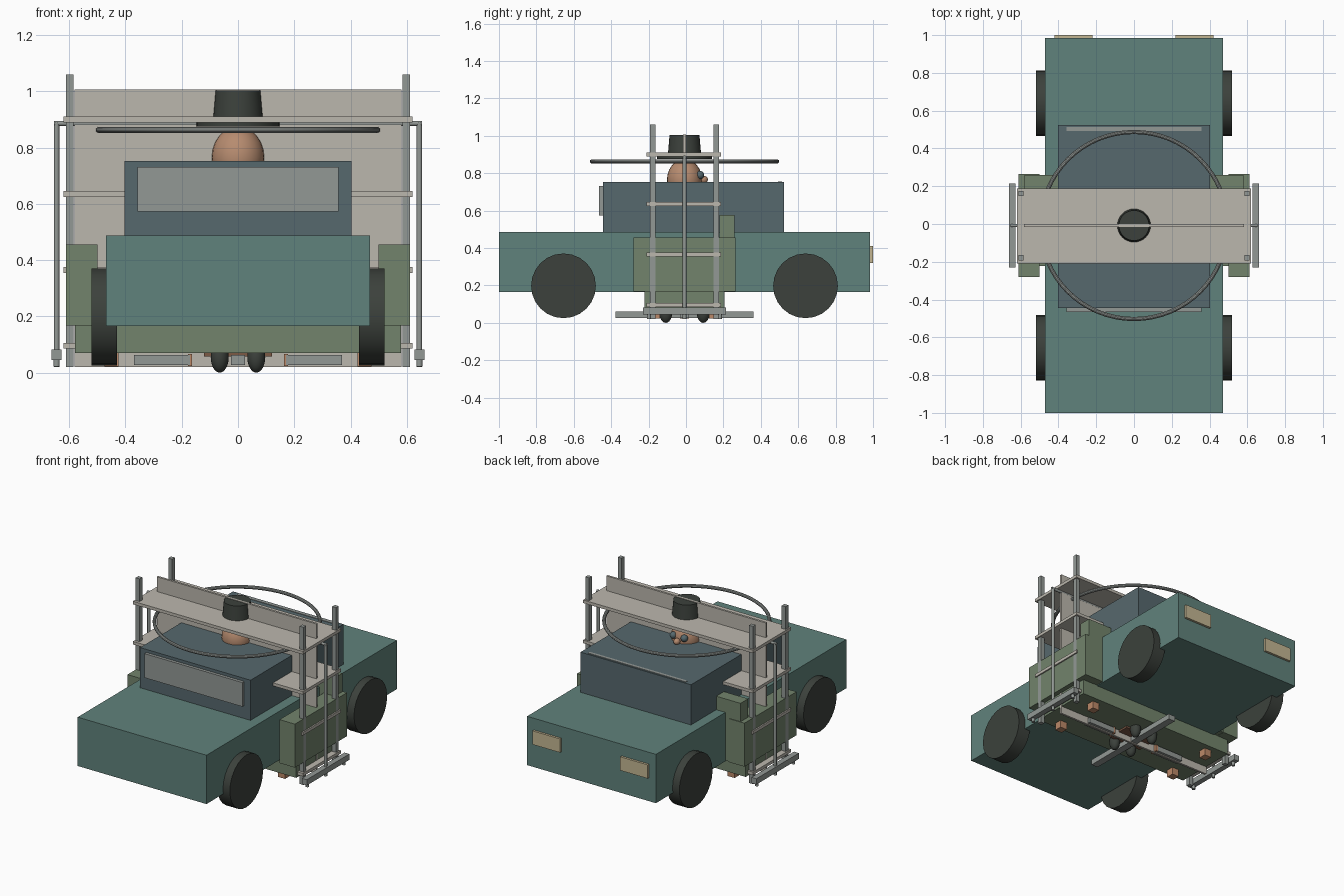
import bpy
import math

cube = bpy.data.objects.get("Cube")
if cube:
    bpy.data.objects.remove(cube, do_unlink=True)


def colour(name, r, g, b):
    m = bpy.data.materials.new(name)
    m.use_nodes = True
    m.diffuse_color = (r, g, b, 1)
    m.node_tree.nodes["Principled BSDF"].inputs["Base Color"].default_value = (r, g, b, 1)
    return m


teal = colour("teal paint", .118, .225, .2)
slate = colour("slate blue", .094, .14, .155)
green = colour("sage green", .17, .23, .15)
beige = colour("beige board", .5, .475, .42)
grey = colour("grey metal", .29, .315, .3)
black = colour("soft black", .045, .053, .045)
skin = colour("skin", .47, .26, .16)
copper = colour("copper wood", .5, .25, .14)
cream = colour("cream lamp", .55, .47, .29)
brown = colour("brown mat", .2, .1, .06)

MID = -0.008  # shared middle line of all parts along y


def finish(name, mat, smooth=False):
    ob = bpy.context.object
    ob.name = name
    ob.data.materials.append(mat)
    if smooth:
        bpy.ops.object.shade_smooth_by_angle(angle=math.radians(35))
    return ob


def box(name, mat, x, y, z):
    """Box from (low, high) pairs on each axis."""
    bpy.ops.mesh.primitive_cube_add(size=1, location=[sum(p) / 2 for p in (x, y, z)])
    bpy.context.object.scale = [p[1] - p[0] for p in (x, y, z)]
    bpy.ops.object.transform_apply(location=False, rotation=False, scale=True)
    return finish(name, mat)


def span(middle, half):
    return (middle - half, middle + half)


def cone(name, mat, loc, r1, r2, depth, sides=32, rot=(0, 0, 0)):
    bpy.ops.mesh.primitive_cone_add(vertices=sides, radius1=r1, radius2=r2, depth=depth,
                                    location=loc, rotation=rot)
    return finish(name, mat, True)


def ball(name, mat, loc, size):
    bpy.ops.mesh.primitive_uv_sphere_add(segments=24, ring_count=12, radius=1, location=loc)
    bpy.context.object.scale = size
    bpy.ops.object.transform_apply(location=False, rotation=False, scale=True)
    return finish(name, mat, True)


ACROSS = (0, math.pi / 2, 0)
SIDES = ((-1, "right"), (1, "left"))
ENDS = ((-1, "front"), (1, "rear"))

# Car
box("car_body", teal, span(0, .47), (-1, .985), (.165, .487))
box("car_cabin", slate, span(0, .403), (-.445, .524), (.487, .752))
box("front_window", grey, span(0, .357), (-.465, -.445), (.573, .732))
box("rear_window", grey, span(0, .357), (.493, .513), (.6, .755))
for s, side in SIDES:
    box(side + "_lamp", cream, span(s * .32, .1), (.985, 1), (.32, .41))
    for e, end in ENDS:
        cone(f"{end}_{side}_wheel", black, (s * .475, MID + e * .647, .198),
             .173, .173, .09, 24, ACROSS)

# Sofa around the car
box("sofa_base", green, span(0, .58), (-.222, .206), (.07, .3))
box("sofa_back", green, span(0, .58), (.18, .26), (.17, .576))
for s, side in SIDES:
    box(side + "_sofa_arm", green, span(s * .555, .056), (-.28, .264), (.168, .455))
    for e, end in ENDS:
        box(f"{end}_{side}_sofa_leg", copper, span(s * .45, .025),
            span(MID + e * .155, .025), (.022, .07))

# Shelf unit
box("shelf_panel", beige, span(0, .582), span(MID, .007), (.02, 1.007))
for i, z in enumerate((.095, .365, .635, .9)):
    box(f"shelf_{i + 1}", beige, span(0, .62), span(MID - .003, .199), span(z, .01))
for s, side in SIDES:
    for e, end in ENDS:
        box(f"{end}_{side}_shelf_post", grey, span(s * .598, .014),
            span(MID + e * .17, .014), (.02, 1.06))

# Clothes rack
cone("rack_rail", grey, (0, MID, .886), .009, .009, 1.31, 12, ACROSS)
for s, side in SIDES:
    cone(side + "_rack_pole", grey, (s * .645, MID, .455), .01, .01, .87, 12)
    box(side + "_rack_foot", grey, span(s * .645, .018), span(MID, .222), (.045, .083))
    for e, end in ENDS:
        cone(f"{end}_{side}_rack_pad", grey, (s * .645, MID + e * .19, .034),
             .011, .011, .026, 12)

# Low cross frame
box("frame_beam", grey, span(0, .024), span(MID, .37), (.027, .062))
for s, side in SIDES:
    box(side + "_frame_arm", grey, span(s * .27, .1), span(MID, .025), (.027, .062))
    box(side + "_frame_cap", copper, span(s * .17, .007), span(MID, .025), (.024, .066))

# Hoop
bpy.ops.mesh.primitive_torus_add(major_segments=64, minor_segments=10, major_radius=.495,
                                 minor_radius=.011, location=(0, MID, .863))
finish("hoop", grey, True)

# Figure
ball("head", skin, (0, MID, .765), (.094, .094, .11))
cone("hat_brim", black, (0, MID, .882), .148, .148, .014)
cone("hat_crown", black, (0, MID, .945), .09, .08, .118)
ball("nose", skin, (0, .095, .766), (.02, .022, .02))
box("mat", brown, span(0, .12), span(MID, .08), (.058, .071))
for s, side in SIDES:
    ball(side + "_eye", slate, (s * .04, .075, .79), (.022, .022, .022))
    for e, end in ENDS:
        ball(f"{end}_{side}_foot", black, (s * .065, MID + e * .1, .055), (.032, .035, .055))
